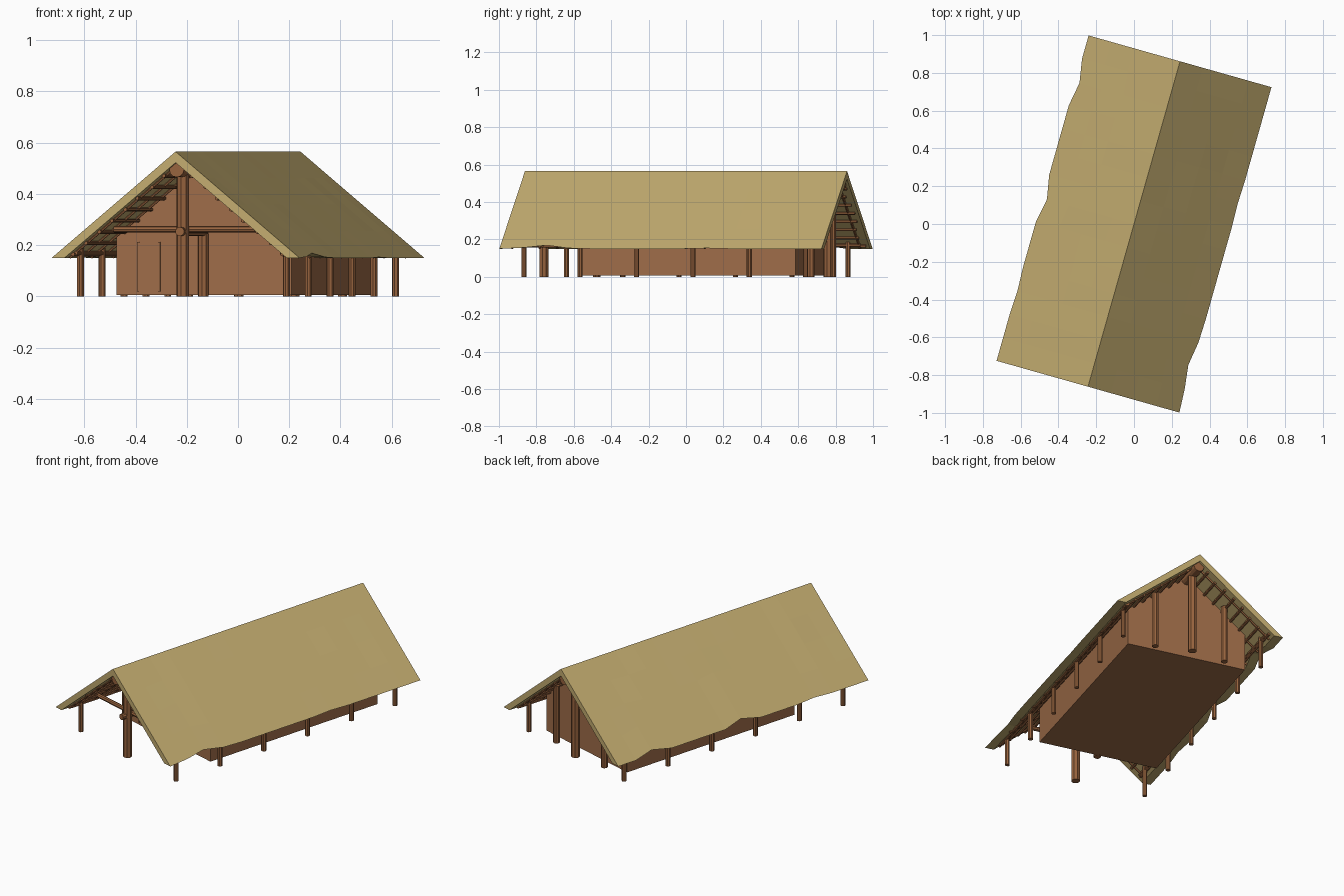
import bpy, bmesh, math, random
from mathutils import Vector

if "Cube" in bpy.data.objects:
    bpy.data.objects.remove(bpy.data.objects["Cube"])

random.seed(4)
TURN = math.radians(-15.8)      # whole house is turned on the grid
RIDGE, EAVE, HALF_W, HALF_L = 0.565, 0.15, 0.503, 0.895
SLOPE = (RIDGE - EAVE) / HALF_W
THICK = 0.043                   # vertical thatch thickness


def material(name, rgb):
    m = bpy.data.materials.new(name)
    m.diffuse_color = (*rgb, 1)
    m.use_nodes = True
    m.node_tree.nodes["Principled BSDF"].inputs["Base Color"].default_value = m.diffuse_color
    return m


THATCH = material("thatch straw", (0.54, 0.41, 0.16))
CLAY = material("clay wall", (0.345, 0.152, 0.066))
TIMBER = material("timber", (0.31, 0.125, 0.048))


def finish(name, bm, mat):
    bmesh.ops.recalc_face_normals(bm, faces=bm.faces)
    me = bpy.data.meshes.new(name)
    bm.to_mesh(me)
    bm.free()
    me.materials.append(mat)
    ob = bpy.data.objects.new(name, me)
    ob.rotation_euler.z = TURN
    bpy.context.collection.objects.link(ob)
    return ob


def poles(name, segments, sides=8, mat=TIMBER):
    """Round timbers, each given as (start, end, radius)."""
    bm = bmesh.new()
    for a, b, r in segments:
        a, b = Vector(a), Vector(b)
        new = bmesh.ops.create_cone(bm, cap_ends=True, segments=sides, radius1=r,
                                    radius2=r, depth=(b - a).length)["verts"]
        rot = Vector((0, 0, 1)).rotation_difference(b - a).to_matrix()
        for v in new:
            v.co = rot @ v.co + (a + b) / 2
    return finish(name, bm, mat)


def loft(name, rings, mat):
    """Skin closed rings of points and cap both ends."""
    bm = bmesh.new()
    vs = [[bm.verts.new(p) for p in ring] for ring in rings]
    n = len(vs[0])
    for r0, r1 in zip(vs, vs[1:]):
        for i in range(n):
            bm.faces.new((r0[i], r0[(i + 1) % n], r1[(i + 1) % n], r1[i]))
    bm.faces.new(vs[0])
    bm.faces.new(vs[-1][::-1])
    return finish(name, bm, mat)


def under(u):
    """Height of the thatch underside."""
    return RIDGE - THICK - SLOPE * abs(u)


# Thatched roof: 14 bays, with a few nibbled spots along the eaves
nibble = {(-1, 12): 0.022, (-1, 7): 0.024, (-1, 3): 0.006,
          (1, 2): 0.023, (1, 1): 0.007, (1, 9): 0.004, (1, 3): 0.004}
rings = []
for j in range(15):
    y = -HALF_L + 2 * HALF_L * j / 14
    ends = j in (0, 14)
    half = {}
    for s in (-1, 1):
        edge = HALF_W - nibble.get((s, j), 0)
        z_edge = RIDGE - SLOPE * edge
        top = []
        for k in (1, 2, 3):
            u = edge * k / 4
            wob = 0 if ends else random.uniform(-0.0015, 0.0015)
            top.append((s * u, y, RIDGE - SLOPE * u + wob))
        inner = edge - THICK / SLOPE
        half[s] = top + [(s * edge, y, z_edge), (s * inner, y, z_edge)]
    rings.append([(0, y, RIDGE)] + half[1] + [(0, y, RIDGE - THICK)] + half[-1][::-1])
loft("thatched_roof", rings, THATCH)

# Clay walled room, set back behind a deep front porch
W, FRONT, BACK = 0.355, -0.487, 0.71
section = [(-W, 0.006), (W, 0.006), (W, under(W)), (0, under(0)), (-W, under(W))]
loft("clay_room", [[(u, y, z) for u, z in section] for y in (FRONT, BACK)], CLAY)

# Door panel with a thin frame
bm = bmesh.new()
for u0, u1, z0, z1, t in ((-0.268, -0.178, 0.02, 0.21, 0.003),
                          (-0.270, -0.262, 0.02, 0.212, 0.006),
                          (-0.184, -0.176, 0.02, 0.212, 0.006)):
    vs = bmesh.ops.create_cube(bm, size=1)["verts"]
    for v in vs:
        v.co = ((u0 + u1) / 2 + v.co.x * (u1 - u0), FRONT + v.co.y * 2 * t,
                (z0 + z1) / 2 + v.co.z * (z1 - z0))
finish("door_panel", bm, CLAY)

# Eave posts: six on each side
rows = [-0.783 + 0.3132 * i for i in range(6)]
for s, side in ((-1, "left"), (1, "right")):
    poles(side + "_eave_posts",
          [((s * 0.418, y, 0), (s * 0.418, y, under(0.418) + 0.01), 0.014) for y in rows])
    # Wall plate carried by the eave posts
    poles(side + "_wall_plate", [((s * 0.418, -0.85, under(0.418) - 0.008),
                                  (s * 0.418, 0.85, under(0.418) - 0.008), 0.009)], 6)

# Ridge log and its gable posts
poles("ridge_log", [((0, -0.88, 0.495), (0, 0.88, 0.495), 0.03)], 12)
poles("front_gable_post", [((0, -0.79, 0), (0, -0.79, 0.49), 0.025)])
poles("back_gable_post", [((0, 0.79, 0), (0, 0.79, 0.49), 0.025)])
poles("back_side_posts", [((u, 0.755, 0), (u, 0.755, under(0.21)), 0.019)
                          for u in (-0.21, 0.21)])

# Porch framing
poles("porch_tie_beam", [((-0.286, -0.765, 0.262), (0.286, -0.765, 0.262), 0.013)])
poles("porch_long_beam", [((0, -0.835, 0.253), (0, FRONT, 0.253), 0.018)], 10)
poles("porch_wall_post", [((0, -0.497, 0), (0, -0.497, 0.245), 0.021)])

# Roof lattice: lengthwise purlins with uneven ends, and sloping rafters
purlins, rafters = [], []
for s in (-1, 1):
    for i in range(8):
        u = 0.055 + 0.053 * i
        z = under(u) - 0.006
        purlins.append(((s * u, -0.85 - random.uniform(0, 0.03), z),
                        (s * u, 0.85 + random.uniform(0, 0.03), z), 0.008))
    for i in range(12):
        y = -0.84 + 1.68 * i / 11
        rafters.append(((s * 0.02, y, under(0.02) - 0.004),
                        (s * 0.445, y, under(0.445) - 0.002), 0.007))
poles("roof_purlins", purlins, 6)
poles("roof_rafters", rafters, 6)
